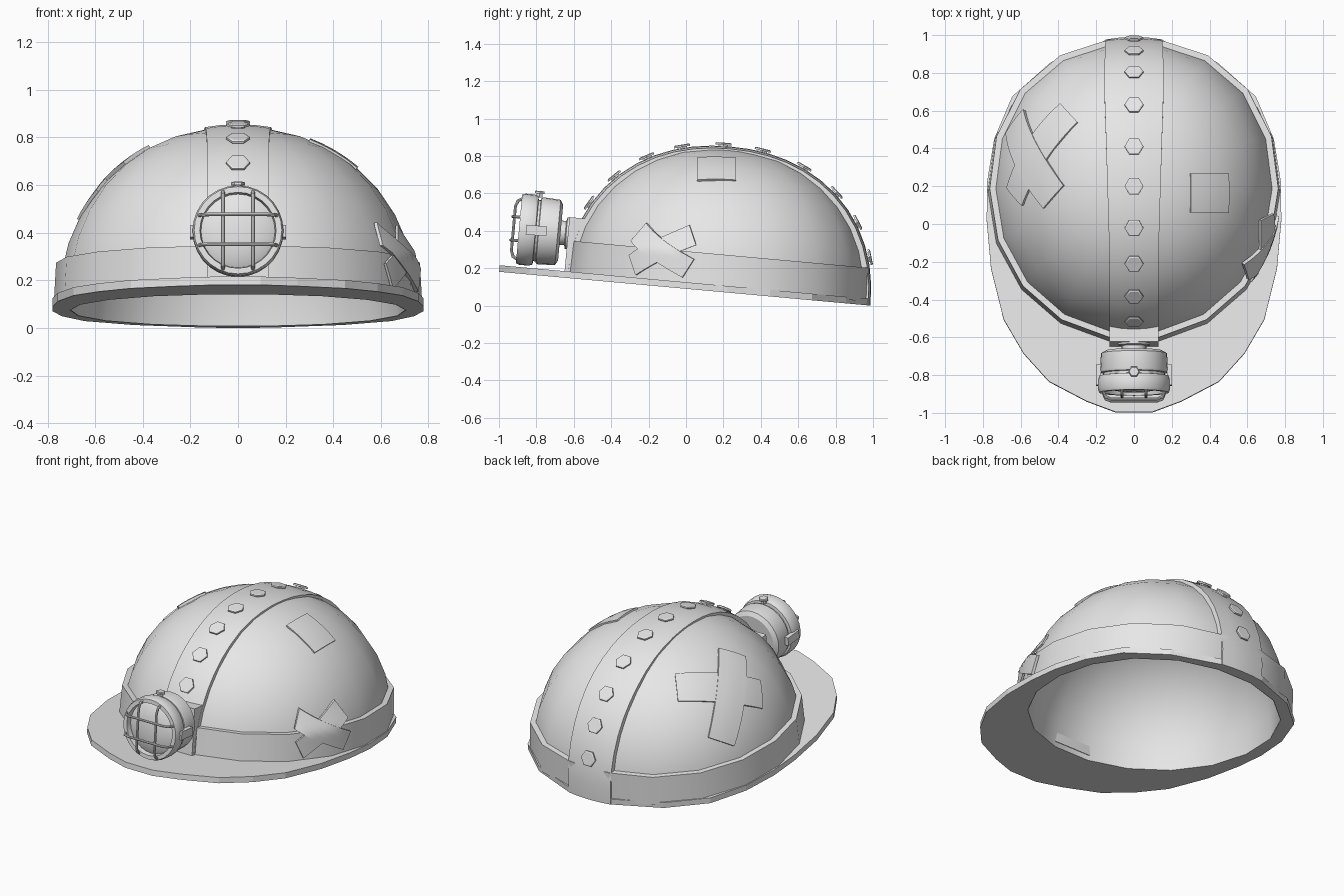
import bpy, bmesh, math
from mathutils import Vector, Matrix

cube = bpy.data.objects.get("Cube")
if cube:
    bpy.data.objects.remove(cube)

# One plain grey paint for everything
GREY = bpy.data.materials.new("light_grey")
GREY.use_nodes = True
GREY.diffuse_color = (0.8, 0.8, 0.8, 1)
GREY.node_tree.nodes["Principled BSDF"].inputs["Base Color"].default_value = (0.8, 0.8, 0.8, 1)

# The helmet is built level, then tipped back so the peak rises
TILT = Matrix.Translation((0, 0, 0.09)) @ Matrix.Rotation(math.radians(-5.2), 4, 'X')
CY = 0.17                          # centre of the dome along y
CENTRE = Vector((0, CY, 0))
POWER = 2.15                       # roundness of the dome profile
RX, RY, H = 0.754, 0.793, 0.767    # dome radii and height
LAMP_Z = 0.238
parts = []


def add(name, bm, fix=True, flip=False):
    if fix:
        bmesh.ops.recalc_face_normals(bm, faces=bm.faces)
    if flip:
        bmesh.ops.reverse_faces(bm, faces=bm.faces)
    mesh = bpy.data.meshes.new(name)
    bm.to_mesh(mesh)
    bm.free()
    mesh.materials.append(GREY)
    obj = bpy.data.objects.new(name, mesh)
    bpy.context.collection.objects.link(obj)
    obj.matrix_world = TILT
    parts.append(obj)
    return obj


def loft(name, rings, caps=True, flip=False):
    """Join rings of points into one skin."""
    bm = bmesh.new()
    loops = [[bm.verts.new(p) for p in ring] for ring in rings]
    n = len(loops[0])
    for a, b in zip(loops, loops[1:]):
        for i in range(n):
            j = (i + 1) % n
            bm.faces.new((a[i], a[j], b[j], b[i]))
    if caps:
        bm.faces.new(loops[0])
        bm.faces.new(loops[-1])
    bmesh.ops.remove_doubles(bm, verts=bm.verts, dist=0.0001)
    return add(name, bm, flip=flip)


def plan_power(y):
    """The back half is a little squarer than the front half."""
    return 2.17 if y > 0 else 2.03


def plan_radius(x, y):
    q = plan_power(y)
    return (abs(x) ** q + abs(y) ** q) ** (1 / q)


def oval(rx, ry, z, n=18):
    ring = []
    for i in range(n):
        a = math.tau * (i + 0.5) / n
        s, c = math.sin(a), math.cos(a)
        k = 1 / plan_radius(s, c)
        ring.append(Vector((rx * s * k, CY + ry * c * k, z)))
    return ring


def dome(name, rx, ry, h, flip=False):
    rings = []
    for k in range(10):
        a = math.pi / 2 * k / 9
        s, c = math.sin(a) ** (2 / POWER), max(math.cos(a), 0.0) ** (2 / POWER)
        rings.append(oval(rx * max(c, 0.00001), ry * max(c, 0.00001), h * s))
    return loft(name, rings, caps=False, flip=flip)


def lathe(name, profile, n=28):
    """Turn (radius, y) points about the lamp axis."""
    rings = [[(max(r, 0.00001) * math.cos(math.tau * i / n), y,
               LAMP_Z + max(r, 0.00001) * math.sin(math.tau * i / n)) for i in range(n)]
             for r, y in profile]
    return loft(name, rings, caps=False)


def box(name, x, y, z):
    bm = bmesh.new()
    bmesh.ops.create_cube(bm, size=1)
    for v in bm.verts:
        v.co = [lo + (hi - lo) * (c + 0.5) for c, (lo, hi) in zip(v.co, (x, y, z))]
    return add(name, bm)


def hex_bolt(name, at, normal, radius, height):
    """Six-sided head with a short neck, corners pointing sideways."""
    side = Vector((1, 0, 0))
    up = normal.cross(side)
    rings = []
    for r, h in ((0.6, -0.02), (0.6, 0), (1, 0), (1, height * 0.7), (0.85, height)):
        rings.append([at + normal * h + radius * r * (side * math.cos(math.tau * i / 6)
                      + up * math.sin(math.tau * i / 6)) for i in range(6)])
    return loft(name, rings)


# Shell, lining, band
dome("dome", RX, RY, H)
dome("lining", 0.703, 0.743, 0.715, flip=True)
loft("band", [oval(0.774, 0.807, 0.02), oval(0.764, 0.801, 0.2), oval(0.725, 0.765, 0.2)],
     caps=False)

# Brim with long front peak, flat faced
half = [(0.095, -1.003), (0.25, -0.945), (0.45, -0.84), (0.585, -0.69), (0.69, -0.51),
        (0.757, -0.24), (0.78, 0.016), (0.778, 0.22), (0.74, 0.45), (0.645, 0.675),
        (0.44, 0.857), (0.155, 0.972)]
outline = half + [(-x, y) for x, y in reversed(half)]
bm = bmesh.new()
for loop in (outline, [(p.x, p.y) for p in oval(0.705, 0.745, 0)]):
    vs = [bm.verts.new((x, y, 0)) for x, y in loop]
    for a, b in zip(vs, vs[1:] + vs[:1]):
        bm.edges.new((a, b))
bmesh.ops.triangle_fill(bm, edges=bm.edges, use_beauty=True, use_dissolve=False)
for f in bm.faces:
    f.normal_update()
    if f.normal.z > 0:
        f.normal_flip()
brim = add("brim", bm, fix=False)
mod = brim.modifiers.new("thickness", 'SOLIDIFY')
mod.thickness = 0.035
mod.offset = -1


# Centre strip running front to back, widest behind the crown
def ridge(deg, scale=1.0):
    c, s = math.cos(math.radians(deg)), math.sin(math.radians(deg))
    t = (abs(c / 0.82) ** POWER + abs(s / 0.779) ** POWER) ** (-1 / POWER) * scale
    return Vector((0, CY + c * t, s * t))


rings = []
for k in range(25):
    deg = 180 * k / 24
    wide = 0.148 + deg * 0.0002 if deg < 50 else max(0.131, 0.158 - (deg - 50) * 0.0004)
    top = [ridge(deg, 1 - 0.016 * s * s) + Vector((wide * s, 0, 0)) for s in (-1, -0.5, 0, 0.5, 1)]
    low = [ridge(deg, 0.94) + Vector((wide * s, 0, 0)) for s in (1, -1)]
    rings.append(top + low)
loft("centre_strip", rings)

for k, deg in enumerate((18, 31.5, 45, 60.5, 77.5, 93, 109, 123, 137, 150.5)):
    along = ridge(deg + 1) - ridge(deg - 1)
    normal = Vector((0, along.z, -along.y)).normalized()
    hex_bolt(f"strip_bolt_{k + 1}", ridge(deg) + normal * 0.005, normal, 0.05, 0.013)


# Patches laid over the shell
def drop_on_dome(p, lift):
    d = p - CENTRE
    flat = plan_radius(d.x / RX, d.y / RY)
    t = (flat ** POWER + abs(d.z / H) ** POWER) ** (-1 / POWER)
    return CENTRE + d * (t + lift)


def wrap_side(p, lift):
    """Push level with the ground onto the band, easing onto the dome above it."""
    d = Vector((p.x, p.y - CY, 0))
    shell = (1 - (p.z / H) ** POWER) ** (1 / POWER)
    cover = 1.022 - max(0, p.z - 0.2) * 0.8
    return d * ((max(shell, cover) + lift) / plan_radius(d.x / RX, d.y / RY)) + Vector((0, CY, p.z))


def above(x, y):
    r = plan_radius(x / RX, (y - CY) / RY)
    return Vector((x, y, H * max(1 - r ** POWER, 0) ** (1 / POWER)))


def patch(name, start, end, width, lift, project):
    mid = (start + end) / 2
    out = mid - CENTRE
    if project is wrap_side:
        out.z = 0
    side = (end - start).cross(out).normalized() * width / 2
    rings = []
    for k in range(13):
        c = start.lerp(end, k / 12)
        row = [c + side * s for s in (-1, -0.5, 0, 0.5, 1)]
        rings.append([project(p, lift) for p in row] + [project(p, -0.01) for p in reversed(row)])
    return loft(name, rings)


patch("top_patch", above(0.403, 0.0), above(0.403, 0.208), 0.235, 0.008, drop_on_dome)
patch("right_patch_under", above(-0.345, 0.535), above(-0.635, 0.105), 0.175, 0.008, drop_on_dome)
patch("right_patch_over", above(-0.63, 0.515), above(-0.425, 0.085), 0.175, 0.013, drop_on_dome)
patch("left_patch_under", Vector((0.7, -0.345, 0.1)), Vector((0.7, 0.01, 0.29)), 0.12, 0.006, wrap_side)
patch("left_patch_over", Vector((0.7, -0.36, 0.28)), Vector((0.7, 0.015, 0.11)), 0.115, 0.012, wrap_side)

# Lamp mount and neck
box("lamp_mount", (-0.13, 0.13), (-0.655, -0.556), (0.03, 0.325))
lathe("lamp_neck", [(0.085, -0.64), (0.085, -0.665), (0.065, -0.67), (0.065, -0.72)])

# Lamp housing, front ring and lens
lathe("lamp_body", [(0, -0.695), (0.15, -0.695), (0.175, -0.71), (0.18, -0.8), (0.176, -0.812),
                    (0.165, -0.815), (0.165, -0.827), (0.184, -0.83), (0.191, -0.85),
                    (0.191, -0.9), (0.184, -0.918), (0.16, -0.918), (0.155, -0.885)])
lathe("lamp_lens", [(0.158, -0.885), (0.13, -0.9), (0.07, -0.912), (0, -0.916)])
for side, x in (("left", 0.188), ("right", -0.188)):
    box(f"lamp_clip_{side}", (x - 0.013, x + 0.013), (-0.88, -0.77), (LAMP_Z - 0.026, LAMP_Z + 0.026))
hex_bolt("lamp_screw", Vector((0, -0.825, LAMP_Z + 0.198)), Vector((0, 0, 1)), 0.03, 0.014)


# Wire guard
def bar(name, upright, offset, front):
    path = [(-0.168, -0.905), (-0.15, front + 0.012), (-0.12, front), (0.12, front),
            (0.15, front + 0.012), (0.168, -0.905)]
    rings = []
    for s, y in path:
        ring = []
        for i in range(8):
            a = math.tau * i / 8
            across, out = offset + 0.0075 * math.cos(a), 0.0075 * math.sin(a)
            # lean the end sections so the bends keep their thickness
            grow = out * 0.6 * (1 if s > 0 else -1) if abs(s) > 0.13 else 0
            along = s - grow
            ring.append((across, y + out, LAMP_Z + along) if upright
                        else (along, y + out, LAMP_Z + across))
        rings.append(ring)
    return loft(name, rings)


for k, offset in enumerate((-0.063, 0.063)):
    bar(f"guard_upright_{k + 1}", True, offset, -0.948)
    bar(f"guard_crossbar_{k + 1}", False, offset, -0.958)

# Smooth shading with crisp edges on all but the flat brim
bpy.ops.object.select_all(action='DESELECT')
for obj in parts:
    obj.select_set(obj is not brim)
bpy.context.view_layer.objects.active = parts[0]
bpy.ops.object.shade_smooth_by_angle(angle=math.radians(30))
